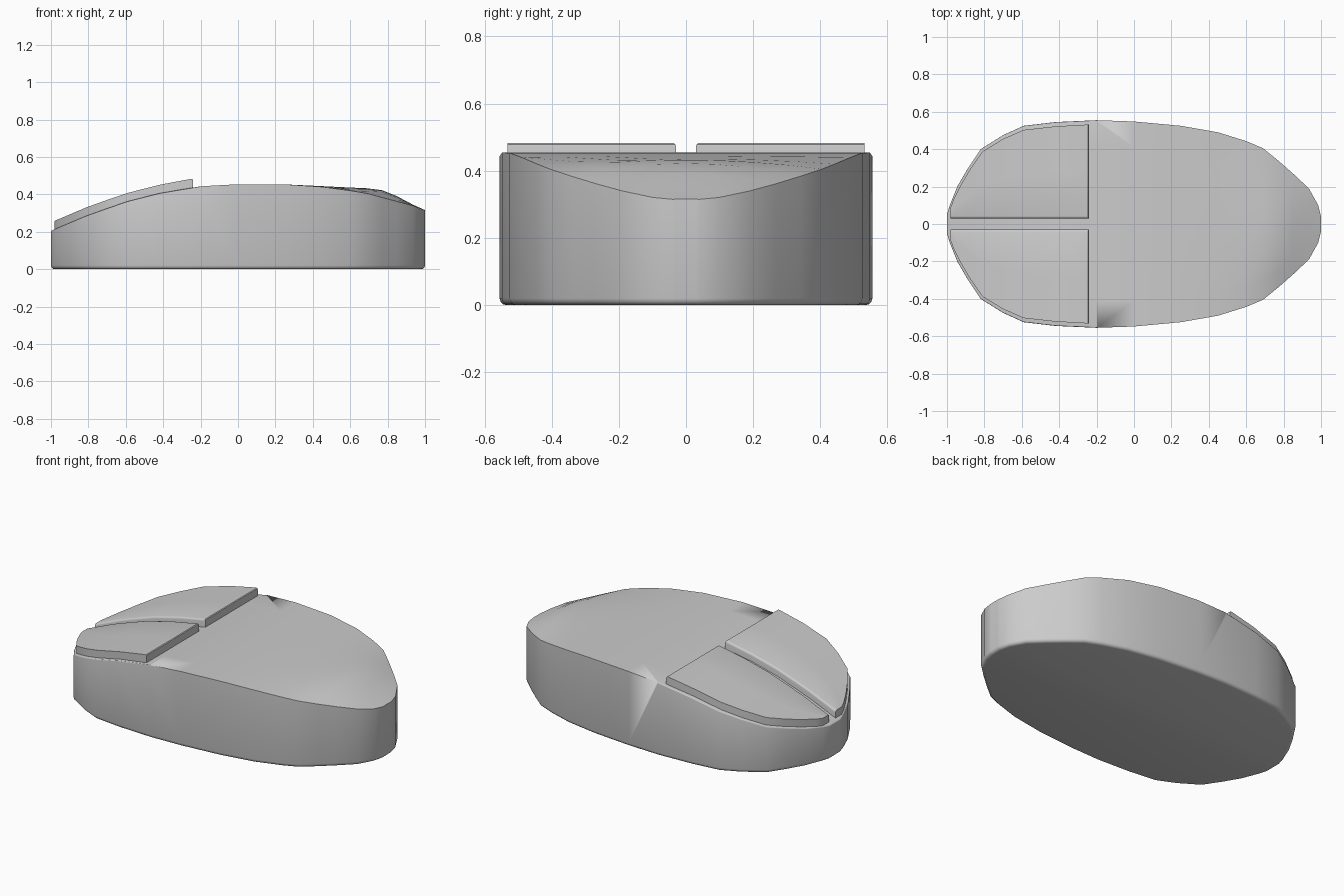
import bpy, bmesh, math

if "Cube" in bpy.data.objects:
    bpy.data.objects.remove(bpy.data.objects["Cube"])


def interp(pts, x):
    # piecewise-linear lookup
    for (xa, a), (xb, b) in zip(pts, pts[1:]):
        if x <= xb:
            return a + (b - a) * max(0, x - xa) / (xb - xa)
    return pts[-1][1]


# half width of the plan outline, and height of the centre line and rim along x
WIDTH = [(-1, .05), (-.985, .10), (-.945, .20), (-.89, .295), (-.82, .40), (-.70, .475),
         (-.59, .525), (-.42, .545), (-.2, .555), (0, .548), (.25, .525), (.45, .49),
         (.6, .443), (.69, .405), (.77, .34), (.85, .27), (.935, .19), (.985, .10), (1, .04)]
CENTRE = [(-1, .205), (-.8, .29), (-.6, .36), (-.4, .411), (-.24, .44), (-.1, .451),
          (.1, .457), (.3, .452), (.5, .441), (.7, .432), (.77, .422), (.85, .39),
          (.935, .345), (1, .316)]
RIM = [p for p in CENTRE if p[0] < .4] + [(.45, .44), (.6, .42), (.69, .405),
                                         (.85, .362), (.935, .34), (1, .315)]


def slab(name, rows, base):
    """Closed solid: a grid of top points, walls and one bottom face."""
    bm = bmesh.new()
    g = [[bm.verts.new(p) for p in row] for row in rows]
    for a, b in zip(g, g[1:]):
        for j in range(len(a) - 1):
            bm.faces.new((a[j], b[j], b[j + 1], a[j + 1]))
    ring = ([r[0] for r in g] + g[-1][1:] + [r[-1] for r in g[-2::-1]] + g[0][-2:0:-1])
    low = [bm.verts.new((v.co.x, v.co.y, base(v.co))) for v in ring]
    n = len(ring)
    for i in range(n):
        k = (i + 1) % n
        bm.faces.new((ring[i], low[i], low[k], ring[k]))
    bm.faces.new(low)
    bmesh.ops.recalc_face_normals(bm, faces=bm.faces)
    return bm


def bevel(bm, test, offset, segments):
    bm.normal_update()
    edges = []
    for e in bm.edges:
        if len(e.link_faces) == 2:
            zs = sorted(f.normal.z for f in e.link_faces)
            mid = (e.verts[0].co + e.verts[1].co) / 2
            if test(zs, mid):
                edges.append(e)
    bmesh.ops.bevel(bm, geom=edges, offset=offset, offset_type='OFFSET', segments=segments,
                    profile=.5, affect='EDGES', clamp_overlap=True)


def finish(bm, name):
    mesh = bpy.data.meshes.new(name)
    bm.to_mesh(mesh)
    bm.free()
    ob = bpy.data.objects.new(name, mesh)
    bpy.context.collection.objects.link(ob)
    bpy.ops.object.select_all(action='DESELECT')
    ob.select_set(True)
    bpy.context.view_layer.objects.active = ob
    bpy.ops.object.shade_smooth_by_angle(angle=math.radians(32))


# mouse body: domed at the rear, soft rim at the front and underneath
rows = []
for x, w in WIDTH:
    c, r = interp(CENTRE, x), interp(RIM, x)
    rows.append([(x, w * t, r + (c - r) * (1 - t * t))
                 for t in (-1, -.75, -.5, -.25, 0, .25, .5, .75, 1)])
body = slab("body", rows, lambda co: 0)
bevel(body, lambda z, m: z[0] < -.9 and abs(z[1]) < .3, .02, 3)
bevel(body, lambda z, m: z[1] > .5 and abs(z[0]) < .2 and m.x < -.2 and m.z > .1, .025, 4)
finish(body, "body")

# two click buttons following the body surface
OUTER = [(-.98, .09), (-.965, .13), (-.925, .21), (-.875, .295), (-.81, .388),
         (-.70, .455), (-.59, .503), (-.42, .522), (-.24, .532)]
for side, name in ((-1, "right_button"), (1, "left_button")):
    rows = [[(x, side * (.03 + (w - .03) * t), interp(CENTRE, x) + .045)
             for t in (0, .5, 1)] for x, w in OUTER]
    button = slab(name, rows, lambda co: co.z - .075)
    # round only the inner and rear top edges
    bevel(button, lambda z, m: z[1] > .5 and abs(z[0]) < .2
          and (abs(m.y) < .031 or m.x > -.241), .012, 3)
    finish(button, name)
